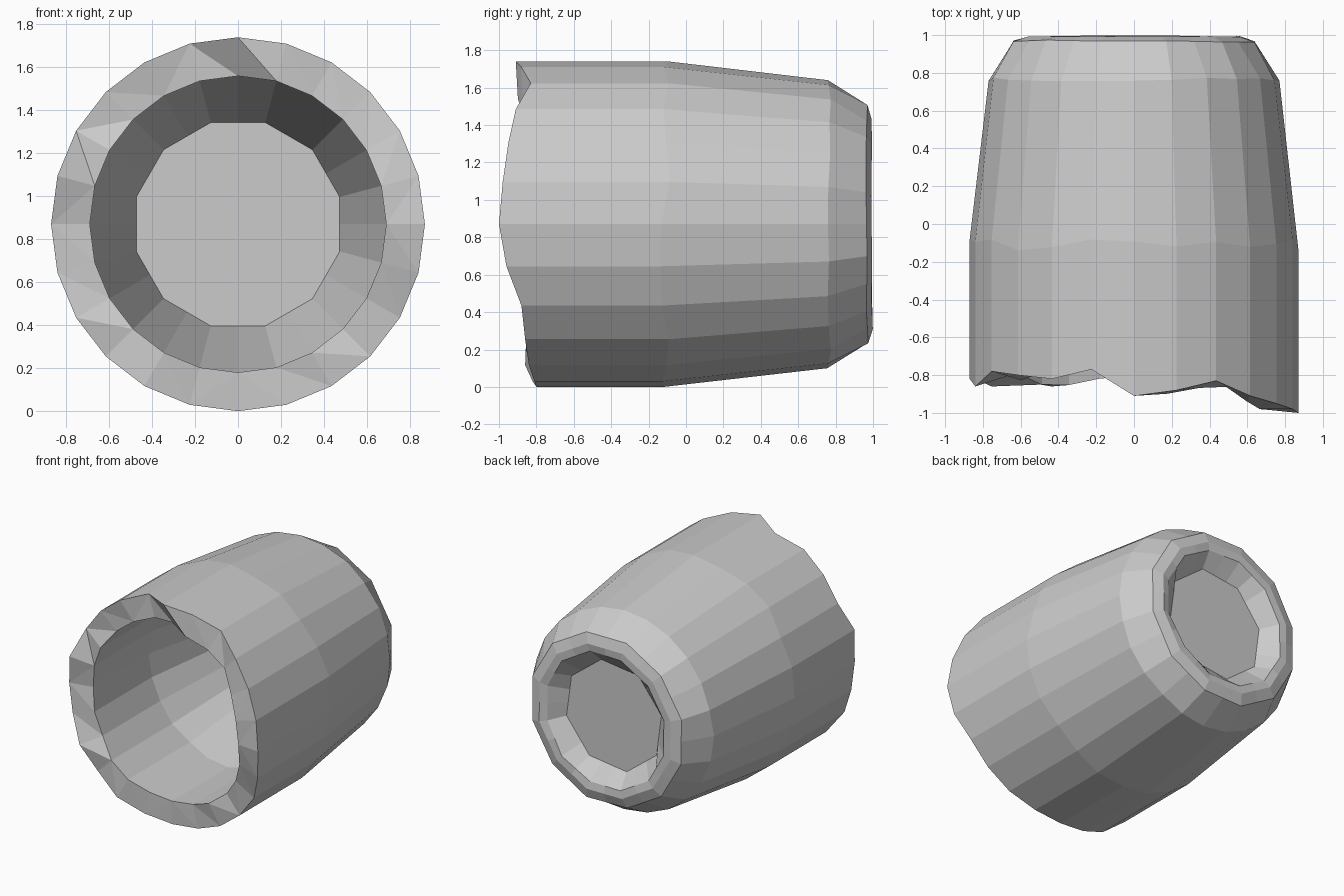
import bpy
import bmesh
import math
import random
from mathutils import Vector

random.seed(4)
SIDES = 24
CENTRE_Z = 0.87

if "Cube" in bpy.data.objects:
    bpy.data.objects.remove(bpy.data.objects["Cube"], do_unlink=True)

# Broken edge depth, clockwise from the top as seen from the front
BREAK = [-.91, -.88, -.83, -.91, -.95, -.98, -1.0, -.96, -.88, -.86, -.84, -.81,
         -.80, -.82, -.86, -.83, -.86, -.82, -.82, -.86, -.78, -.80, -.82, -.77]


def point(i, radius, y):
    a = 2 * math.pi * i / SIDES
    return Vector((radius * math.sin(a), y, CENTRE_Z + radius * math.cos(a)))


def ring(radius, y, step=1, jitter=0.0):
    """Ring whose corners sit on every step-th point; the rest lie on the chords."""
    corners = {i: point(i, radius, y + random.uniform(-jitter, jitter))
               for i in range(1, SIDES + 1, step)}
    pts = []
    for i in range(1, SIDES + 1):
        k = (i - 1) % step
        first = i - k
        following = (first + step - 1) % SIDES + 1
        pts.append(corners[first].lerp(corners[following], k / step))
    return pts


# Rings run from the inner floor, out over the broken edge, to the recessed underside
outer_edge = [point(i, 0.87, BREAK[i % SIDES]) for i in range(1, SIDES + 1)]
inner_edge = [point(i, 0.69, 0.5 * (BREAK[i % SIDES] + BREAK[i - 1])
                    + random.uniform(-0.02, 0.05)) for i in range(1, SIDES + 1)]
rings = [
    ring(0.49, 0.78, step=2),
    ring(0.69, -0.10, jitter=0.02),
    inner_edge,
    outer_edge,
    ring(0.87, -0.11, jitter=0.03),
    ring(0.77, 0.765, jitter=0.01),
    ring(0.66, 0.968, step=2, jitter=0.006),
    ring(0.58, 0.995, step=2, jitter=0.005),
    ring(0.52, 0.985, step=2, jitter=0.01),
    ring(0.42, 0.88, step=3),
]

# Closed glass wall
bm = bmesh.new()
loops = [[bm.verts.new(p) for p in pts] for pts in rings]
for a, b in zip(loops, loops[1:]):
    for i in range(SIDES):
        j = (i + 1) % SIDES
        bm.faces.new((a[i], a[j], b[j], b[i]))
bm.faces.new(loops[0])
bm.faces.new(loops[-1])
bmesh.ops.recalc_face_normals(bm, faces=bm.faces)

# Split the bent quads of the broken edge into crisp facets
edge_verts = set(loops[2]) | set(loops[3])
bmesh.ops.triangulate(bm, faces=[f for f in bm.faces if set(f.verts) <= edge_verts])

mesh = bpy.data.meshes.new("broken_bottle_base")
bm.to_mesh(mesh)
bm.free()
bottle = bpy.data.objects.new("broken_bottle_base", mesh)
bpy.context.collection.objects.link(bottle)
